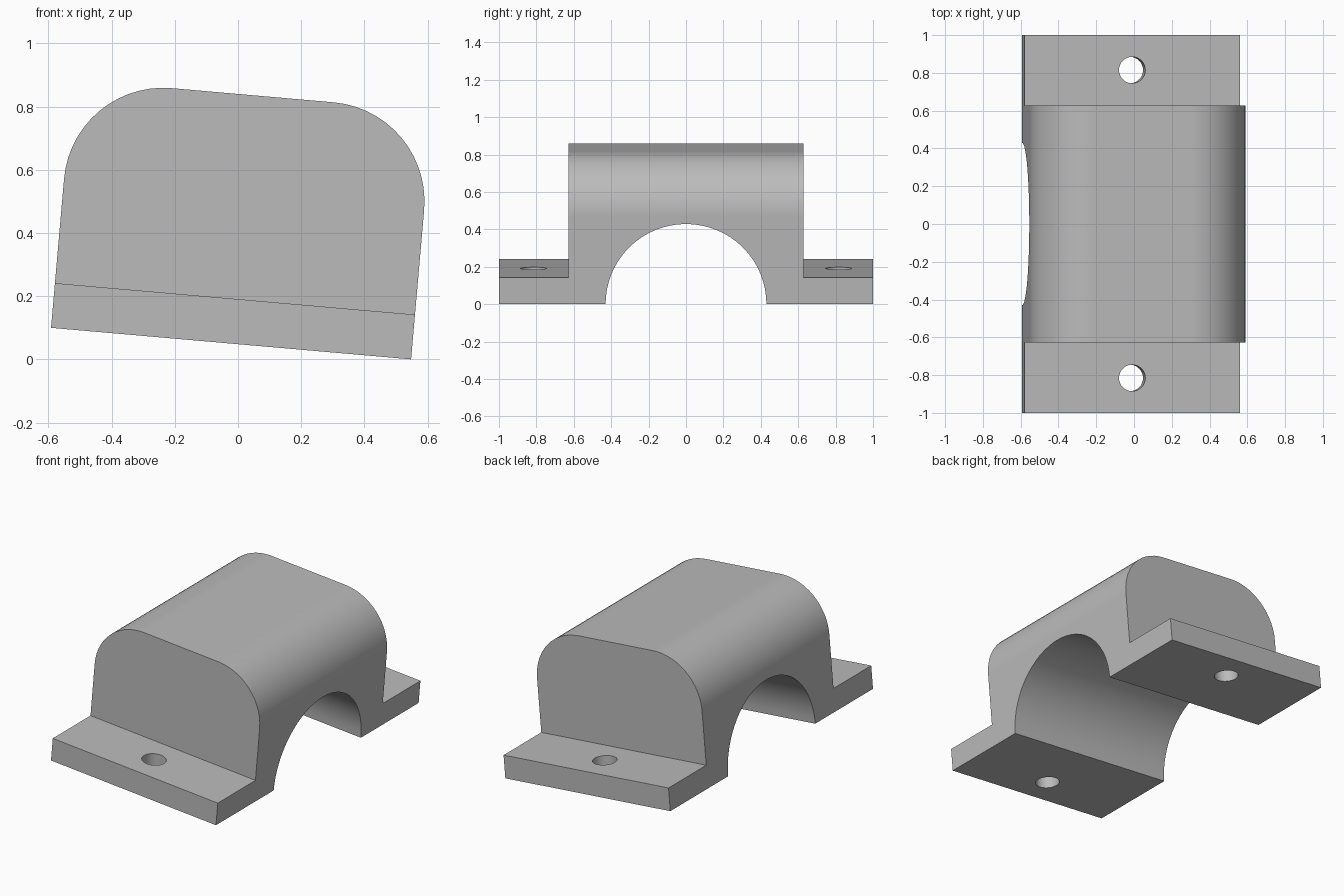
import bpy
import bmesh
from math import sin, cos, pi, radians
from mathutils import Matrix, Vector

cube = bpy.data.objects.get("Cube")
if cube:
    bpy.data.objects.remove(cube, do_unlink=True)

HALF_W, HEIGHT, CORNER = 0.572, 0.789, 0.315   # saddle section
HALF_LEN, BODY_HALF, FLANGE = 1.0, 0.628, 0.142
ARCH_R, HOLE_R, HOLE_Y = 0.43, 0.07, 0.815
TILT, LIFT = radians(5), Vector((-0.022, 0, 0.05))

metal = bpy.data.materials.new("plain grey")
metal.use_nodes = True
grey = (0.5, 0.5, 0.5, 1)
metal.diffuse_color = grey
metal.node_tree.nodes["Principled BSDF"].inputs["Base Color"].default_value = grey


def add_object(name, bm):
    bmesh.ops.recalc_face_normals(bm, faces=bm.faces)
    mesh = bpy.data.meshes.new(name)
    bm.to_mesh(mesh)
    bm.free()
    mesh.materials.append(metal)
    obj = bpy.data.objects.new(name, mesh)
    bpy.context.collection.objects.link(obj)
    return obj


def box(name, size, centre):
    bm = bmesh.new()
    bmesh.ops.create_cube(bm, size=1, matrix=Matrix.Translation(centre) @ Matrix.Diagonal((*size, 1)))
    return add_object(name, bm)


def cylinder(name, radius, depth, matrix, segments):
    bm = bmesh.new()
    bmesh.ops.create_cone(bm, cap_ends=True, segments=segments, radius1=radius,
                          radius2=radius, depth=depth, matrix=matrix)
    return add_object(name, bm)


# Saddle block: round-topped section extruded along its length
def arc(cx, start):
    steps = 14
    return [(cx + CORNER * cos(start + i * pi / 2 / steps),
             HEIGHT - CORNER + CORNER * sin(start + i * pi / 2 / steps)) for i in range(steps + 1)]


section = [(-HALF_W, 0), (HALF_W, 0)] + arc(HALF_W - CORNER, 0) + arc(CORNER - HALF_W, pi / 2)
bm = bmesh.new()
face = bm.faces.new([bm.verts.new((x, -HALF_LEN, z)) for x, z in section])
extruded = bmesh.ops.extrude_face_region(bm, geom=[face])["geom"]
bmesh.ops.translate(bm, vec=(0, 2 * HALF_LEN, 0),
                    verts=[g for g in extruded if isinstance(g, bmesh.types.BMVert)])
clamp = add_object("saddle_clamp", bm)

# Cutters: arch through the middle, a step and a bolt hole at each end
cutters = [cylinder("arch_cutter", ARCH_R, 3, Matrix.Rotation(pi / 2, 4, 'Y'), 64)]
for side in (-1, 1):
    cutters.append(box("step_cutter", (2, 1, 1), (0, side * (BODY_HALF + 0.5), FLANGE + 0.5)))
    cutters.append(cylinder("hole_cutter", HOLE_R, 1, Matrix.Translation((0, side * HOLE_Y, 0)), 32))
for cutter in cutters:
    cutter.hide_render = True
    cut = clamp.modifiers.new(cutter.name, 'BOOLEAN')
    cut.operation = 'DIFFERENCE'
    cut.solver = 'EXACT'
    cut.object = cutter

# Bake the cuts, then drop the cutters
depsgraph = bpy.context.evaluated_depsgraph_get()
baked = bpy.data.meshes.new_from_object(clamp.evaluated_get(depsgraph))
clamp.modifiers.clear()
clamp.data = baked
for cutter in cutters:
    bpy.data.objects.remove(cutter, do_unlink=True)
baked.materials.clear()
baked.materials.append(metal)
for poly in baked.polygons:
    poly.material_index = 0

# Lean the whole part sideways onto its lower edge
baked.transform(Matrix.Translation(LIFT) @ Matrix.Rotation(TILT, 4, 'Y'))

bpy.ops.object.select_all(action='DESELECT')
clamp.select_set(True)
bpy.context.view_layer.objects.active = clamp
bpy.ops.object.shade_smooth_by_angle(angle=radians(30))
weighted = clamp.modifiers.new("even_shading", 'WEIGHTED_NORMAL')
weighted.keep_sharp = True
